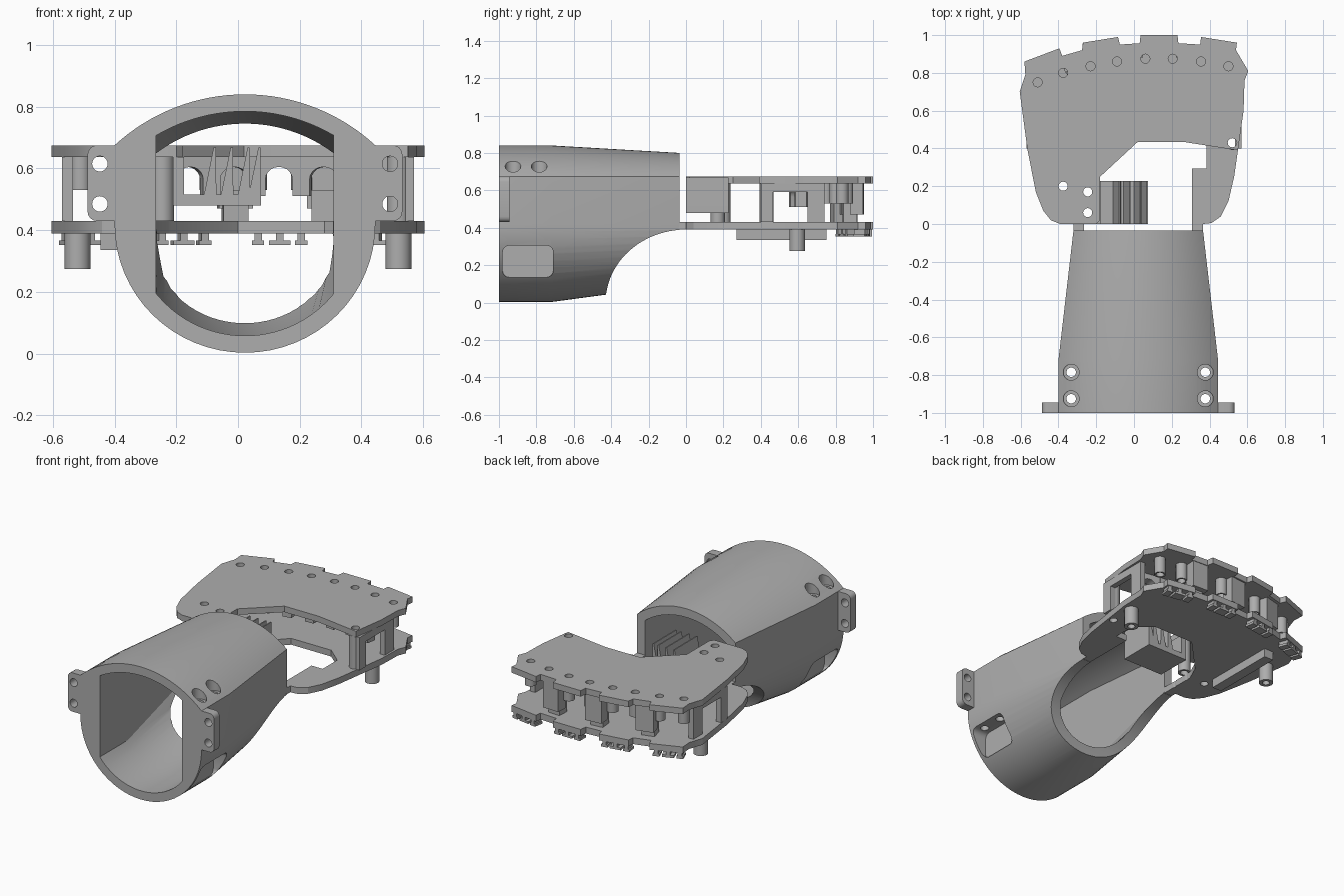
import bpy, bmesh, math
from mathutils import Matrix, Vector

old = bpy.data.objects.get("Cube")
if old:
    bpy.data.objects.remove(old)

GREY = (0.42, 0.42, 0.42, 1)
mat = bpy.data.materials.new("plain grey")
mat.use_nodes = True
mat.diffuse_color = GREY
mat.node_tree.nodes["Principled BSDF"].inputs["Base Color"].default_value = GREY

CX = 0.0225            # tube centre line
LOW, LOW_TOP, UP, TOP = 0.39, 0.43, 0.637, 0.675   # plate heights


def box(bm, x0, x1, y0, y1, z0, z1, turn=0.0):
    centre = Vector(((x0 + x1) / 2, (y0 + y1) / 2, (z0 + z1) / 2))
    m = (Matrix.Translation(centre) @ Matrix.Rotation(turn, 4, 'Z')
         @ Matrix.Diagonal((x1 - x0, y1 - y0, z1 - z0, 1)))
    bmesh.ops.create_cube(bm, size=1, matrix=m)


def cyl(bm, p, r, length, axis='Z', seg=24):
    """Cylinder centred on p along an axis."""
    rot = {'Z': Matrix(), 'Y': Matrix.Rotation(math.pi / 2, 4, 'X'),
           'X': Matrix.Rotation(math.pi / 2, 4, 'Y')}[axis].to_4x4()
    bmesh.ops.create_cone(bm, cap_ends=True, segments=seg, radius1=r, radius2=r,
                          depth=length, matrix=Matrix.Translation(p) @ rot)


def post(bm, x, y, r, z0, z1):
    cyl(bm, (x, y, (z0 + z1) / 2), r, z1 - z0)


def loft(bm, rings):
    """Skin a list of equal length point rings and cap both ends."""
    vs = [[bm.verts.new(p) for p in ring] for ring in rings]
    n = len(vs[0])
    for a, b in zip(vs, vs[1:]):
        for i in range(n):
            bm.faces.new((a[i], a[(i + 1) % n], b[(i + 1) % n], b[i]))
    bm.faces.new(vs[0][::-1])
    bm.faces.new(vs[-1])


def prism(bm, pts, z0, z1):
    loft(bm, [[(x, y, z) for x, y in pts] for z in (z0, z1)])


def finish(bm, name, cutters=()):
    bmesh.ops.recalc_face_normals(bm, faces=bm.faces)
    me = bpy.data.meshes.new(name)
    bm.to_mesh(me)
    bm.free()
    me.materials.append(mat)
    ob = bpy.data.objects.new(name, me)
    bpy.context.collection.objects.link(ob)
    for o in bpy.context.selected_objects:
        o.select_set(False)
    bpy.context.view_layer.objects.active = ob
    ob.select_set(True)
    for c in cutters:
        mod = ob.modifiers.new("cut", 'BOOLEAN')
        mod.operation, mod.solver, mod.object = 'DIFFERENCE', 'EXACT', c
        bpy.ops.object.modifier_apply(modifier=mod.name)
        bpy.data.objects.remove(c)
    bpy.ops.object.shade_smooth_by_angle(angle=math.radians(25))
    return ob


def cutter(fn):
    bm = bmesh.new()
    fn(bm)
    ob = finish(bm, "cutter")
    ob.hide_render = True
    return ob


def holes(spots, r, z0, z1):
    return cutter(lambda bm: [post(bm, x, y, r, z0, z1) for x, y in spots])


# Tube: round below, straight sides, shallow arched top, tapering to the rear
def outer_ring(y, hw, top, bottom, n=32):
    s = top - TOP
    R = (hw * hw + s * s) / (2 * s)
    half = math.asin(hw / R)
    ring = [(CX - hw * math.cos(math.pi * i / n), y,
             0.42 - (0.42 - bottom) * math.sin(math.pi * i / n)) for i in range(n + 1)]
    for i in range(n + 1):
        t = half * (1 - 2 * i / n)
        ring.append((CX + R * math.sin(t), y, top - R + R * math.cos(t)))
    return ring


def inner_ring(y, hw, top, bottom, wall=0.055, n=24):
    s = top - TOP
    R = (hw * hw + s * s) / (2 * s) - wall
    a, b = hw - wall, 0.42 - bottom - wall
    xs = [0.2875 * (2 * i / n - 1) for i in range(n + 1)]
    low = [(CX + x, y, 0.42 - b * math.sqrt(max(0, 1 - (x / a) ** 2))) for x in xs]
    high = [(CX + x, y, top - wall - R + math.sqrt(R * R - x * x)) for x in xs[::-1]]
    return low + high


FRONT, REAR = (0.4225, 0.84, 0.003), (0.343, 0.80, 0.095)
bore = cutter(lambda bm: loft(bm, [inner_ring(-1.02, *FRONT), inner_ring(-0.72, *FRONT),
                                   inner_ring(-0.03, *REAR)]))


def scoop(bm):
    cyl(bm, (0, 0, 0), 1, 2, 'X', 96)
    bmesh.ops.scale(bm, vec=(1, 0.43, 0.39), verts=bm.verts)


def pockets(bm):
    # Rounded side pockets
    r = 0.035
    for s in (-1, 1):
        ring = []
        for k, (y, z) in enumerate([(-0.745, 0.27), (-0.945, 0.27), (-0.945, 0.17), (-0.745, 0.17)]):
            for j in range(5):
                t = math.pi / 2 * (k + j / 4)
                ring.append((y + r * math.cos(t), z + r * math.sin(t)))
        loft(bm, [[(CX + s * d, y, z) for y, z in ring] for d in (0.302, 0.6)])


screws = [(CX + s * 0.355, y) for s in (-1, 1) for y in (-0.785, -0.925)]
bm = bmesh.new()
loft(bm, [outer_ring(-1, *FRONT), outer_ring(-0.72, *FRONT), outer_ring(-0.035, *REAR)])
finish(bm, "tube", [bore, cutter(scoop), cutter(pockets),
                    holes(screws, 0.042, 0.685, 1), holes(screws, 0.025, 0.2, 0.9)])

# Front ears with two holes each
for side, s in (("right", -1), ("left", 1)):
    ring = []
    for k, (x, z) in enumerate([(0.48, 0.645), (0.41, 0.645), (0.41, 0.46), (0.48, 0.46)]):
        for j in range(5):
            t = math.pi / 2 * (k + j / 4)
            ring.append((CX + s * (x + 0.03 * math.cos(t)), z + 0.03 * math.sin(t)))
    bm = bmesh.new()
    loft(bm, [[(x, y, z) for x, z in ring] for y in (-1, -0.945)])
    drill = cutter(lambda b: [cyl(b, (CX + s * 0.47, -0.97, z), 0.025, 0.3, 'Y') for z in (0.485, 0.615)])
    finish(bm, side + "_ear", [drill])

# Plates: shared scalloped rear edge, separate front edges
rear_edge = [(-0.605, 0.70), (-0.575, 0.79), (-0.58, 0.86), (-0.395, 0.93), (-0.38, 0.89),
             (-0.275, 0.92), (-0.27, 0.96), (-0.085, 0.99), (-0.075, 0.95), (0.03, 0.957),
             (0.035, 1), (0.23, 1), (0.235, 0.957), (0.35, 0.95), (0.355, 0.99),
             (0.545, 0.96), (0.54, 0.92), (0.605, 0.81), (0.585, 0.76), (0.58, 0.6), (0.55, 0.39)]
right_edge = [(-0.39, 0), (-0.44, 0.02), (-0.48, 0.07), (-0.52, 0.17), (-0.565, 0.4)]
keys = [(-0.51, 0.75), (-0.375, 0.8), (-0.23, 0.835), (-0.09, 0.86),
        (0.06, 0.875), (0.205, 0.875), (0.355, 0.86), (0.5, 0.835)]
mounts = [(-0.375, 0.2), (-0.245, 0.17), (-0.245, 0.06), (0.52, 0.43)]
bm = bmesh.new()
prism(bm, rear_edge + [(0.26, 0.435), (0.02, 0.435), (-0.18, 0.25), (-0.18, 0.02), (-0.2, 0)]
      + right_edge, UP, TOP)
finish(bm, "upper_plate", [holes(keys + mounts, 0.024, 0.6, 0.7)])

bm = bmesh.new()
prism(bm, rear_edge + [(0.53, 0.25), (0.5, 0.12), (0.46, 0.04), (0.41, 0.005), (0.365, 0),
                       (0.365, -0.04), (0.307, -0.04), (0.307, 0.295), (0.385, 0.295),
                       (0.385, 0.44), (0.28, 0.53), (0, 0.53), (-0.22, 0.3), (-0.265, 0.2),
                       (-0.265, -0.04), (-0.32, -0.04), (-0.32, 0)] + right_edge, LOW, LOW_TOP)
finish(bm, "lower_plate", [holes(mounts, 0.024, 0.3, 0.5)])

# Spacer posts between the plates
bm = bmesh.new()
for x, y in (mounts[0], mounts[1], mounts[3]):
    post(bm, x, y, 0.038, LOW_TOP, UP)
finish(bm, "spacer_posts", [holes(mounts, 0.024, 0.3, 0.8)])

# Feet under the lower plate
feet = [(-0.52, 0.595), (0.52, 0.595)]
bm = bmesh.new()
for x, y in feet:
    post(bm, x, y, 0.042, 0.275, LOW)
finish(bm, "feet", [holes(feet, 0.022, 0.2, 0.37)])

# Sleeves under the row of holes
bm = bmesh.new()
for x, y in keys:
    post(bm, x, y, 0.034, 0.53, UP)
finish(bm, "sleeves", [holes(keys, 0.024, 0.5, 0.66)])

# Comb with arched gaps hanging below the upper plate
bm = bmesh.new()
for (xa, ya), (xb, yb) in zip(keys[1:], keys[2:]):
    start, step = Vector((xa, ya - 0.22, 0)), Vector((xb - xa, yb - ya, 0))
    side = Vector((-step.y, step.x, 0)).normalized() * 0.03
    prof = [(0, UP), (0, 0.51), (0.2, 0.51)]
    prof += [(0.5 - 0.3 * math.cos(math.pi * i / 10), 0.565 + 0.04 * math.sin(math.pi * i / 10))
             for i in range(11)]
    prof += [(0.8, 0.51), (1, 0.51), (1, UP)]
    loft(bm, [[start + step * u + o + Vector((0, 0, z)) for u, z in prof] for o in (side, -side)])
finish(bm, "arched_comb")

# Blocks between the rear tabs
bm = bmesh.new()
for x, y, turn in ((-0.32, 0.85, 0.26), (-0.01, 0.91, 0.1), (0.28, 0.915, -0.05)):
    box(bm, x - 0.055, x + 0.055, y - 0.035, y + 0.035, 0.47, UP, turn)
    box(bm, x - 0.04, x + 0.04, y - 0.07, y, LOW_TOP, 0.53, turn)
finish(bm, "rear_blocks")

# Open side frames joining the plates
for side, s in (("right", -1), ("left", 1)):
    bm = bmesh.new()
    for y0, y1, z0 in ((0.4, 0.465, LOW_TOP), (0.465, 0.65, 0.59), (0.65, 0.74, LOW_TOP)):
        a, b = sorted((s * 0.535, s * 0.57))
        box(bm, a, b, y0, y1, z0, UP)
    finish(bm, side + "_side_frame")

# Wire clips under each rear tab
bm = bmesh.new()
for x, y, turn in ((-0.485, 0.86, 0.36), (-0.18, 0.94, 0.16), (0.135, 0.965, 0), (0.45, 0.94, -0.16)):
    across = Vector((math.cos(turn), math.sin(turn)))
    for d, w in ((-0.07, 0.04), (0, 0.07), (0.07, 0.04)):
        px, py = Vector((x, y)) + across * d
        box(bm, px - 0.012, px + 0.012, py - 0.03, py + 0.03, 0.365, LOW, turn)
        box(bm, px - w / 2, px + w / 2, py - 0.03, py + 0.03, 0.352, 0.367, turn)
finish(bm, "wire_clips")

# Rail under the right side
bm = bmesh.new()
box(bm, -0.445, -0.38, 0.27, 0.75, 0.335, LOW)
finish(bm, "under_rail")

# Finned tray beside the opening
bm = bmesh.new()
box(bm, -0.18, 0.075, 0, 0.228, 0.48, 0.515)
box(bm, -0.21, -0.175, 0, 0.228, 0.48, UP)
finish(bm, "fin_tray")
bm = bmesh.new()
for x in (-0.085, -0.03, 0.025, 0.06):
    loft(bm, [[(x - 0.025, y, 0.515), (x + 0.015, y, 0.515), (x + 0.013, y, 0.668), (x + 0.006, y, 0.668)]
              for y in (0, 0.228)])
finish(bm, "fins")
